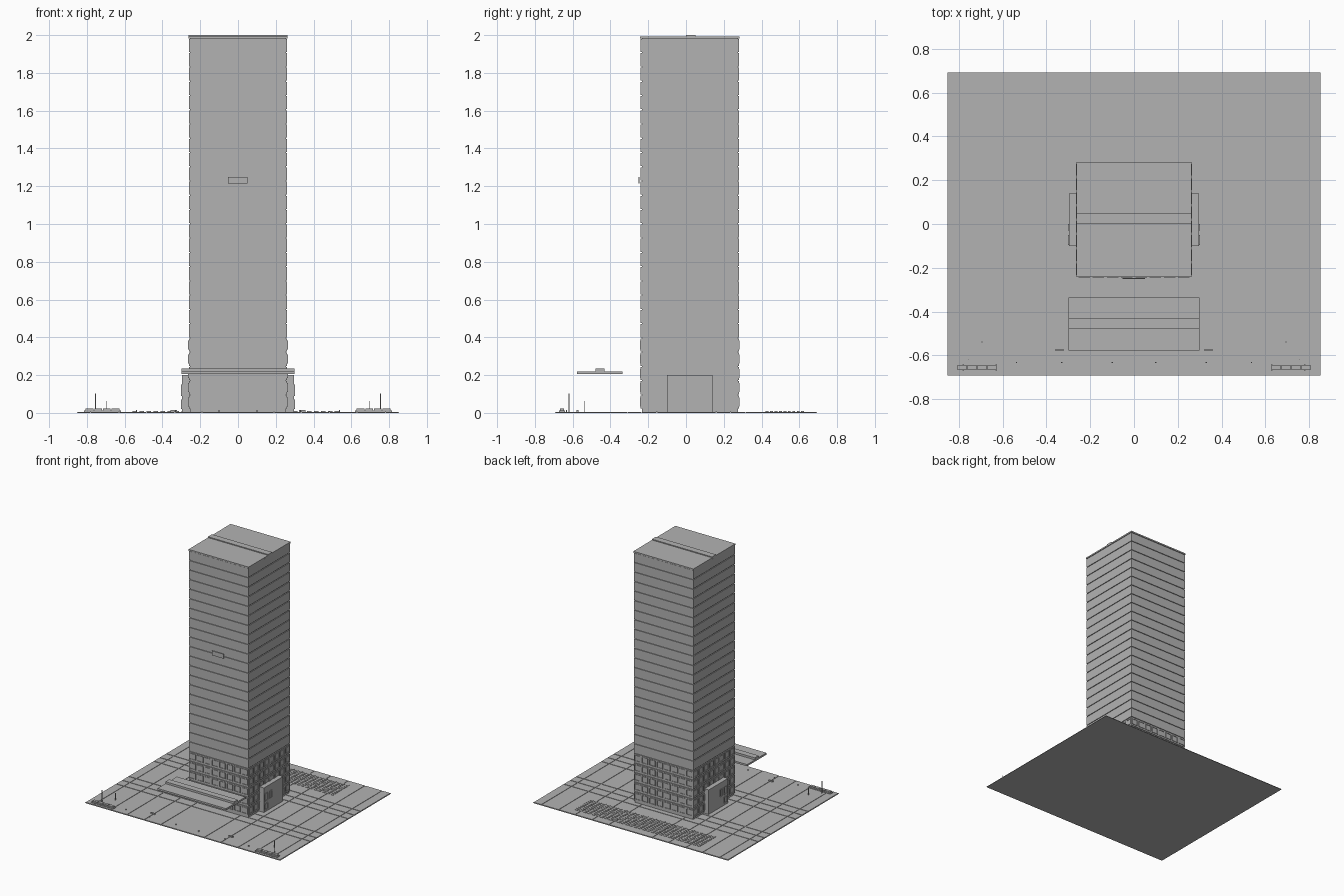
import bpy, bmesh
from mathutils import Matrix, Vector

cube = bpy.data.objects.get("Cube")
if cube:
    bpy.data.objects.remove(cube, do_unlink=True)

# One plain concrete grey
grey = bpy.data.materials.new("concrete_grey")
grey.use_nodes = True
colour = (0.45, 0.45, 0.45, 1)
grey.diffuse_color = colour
grey.node_tree.nodes["Principled BSDF"].inputs["Base Color"].default_value = colour


def box(x0, x1, y0, y1, z0, z1):
    return (x0, x1, y0, y1, z0, z1)


def mirrored(boxes):
    return boxes + [box(-b[1], -b[0], *b[2:]) for b in boxes]


def build(name, boxes):
    """Make one object out of axis-aligned boxes."""
    bm = bmesh.new()
    for x0, x1, y0, y1, z0, z1 in boxes:
        centre = Vector((x0 + x1, y0 + y1, z0 + z1)) / 2
        size = (x1 - x0, y1 - y0, z1 - z0)
        bmesh.ops.create_cube(bm, size=1, matrix=Matrix.Translation(centre) @ Matrix.Diagonal((*size, 1)))
    mesh = bpy.data.meshes.new(name)
    bm.to_mesh(mesh)
    bm.free()
    mesh.materials.append(grey)
    obj = bpy.data.objects.new(name, mesh)
    bpy.context.collection.objects.link(obj)
    return obj


def side_frame(side, y0, y1, z0, z1, face, bar=0.004, depth=0.004):
    """Rectangular window frame on a face across x; side is +1 or -1."""
    xs = sorted((side * face, side * (face + depth)))
    return [box(*xs, y0, y1, z0, z0 + bar), box(*xs, y0, y1, z1 - bar, z1),
            box(*xs, y0, y0 + bar, z0, z1), box(*xs, y1 - bar, y1, z0, z1)]


def turned(boxes):
    """Swap x and y, moving side frames onto the front and back."""
    return [box(b[2], b[3], b[0] + MID, b[1] + MID, b[4], b[5]) for b in boxes]


# Plaza base and paving slabs separated by narrow joints
PX, PY = 0.853, 0.693
build("plaza_base", [box(-PX, PX, -PY, PY, 0, 0.003)])
cuts_x = [-PX, -0.78, -0.63, -0.485, -0.335, -0.19, 0.19, 0.335, 0.485, 0.63, 0.78, PX]
cuts_y = [-PY, -0.31, -0.235, -0.155, 0.16, 0.235, 0.315, PY]
gap = 0.003
build("paving_slabs", [box(a + gap, b - gap, c + gap, d - gap, 0.003, 0.006)
                       for a, b in zip(cuts_x, cuts_x[1:])
                       for c, d in zip(cuts_y, cuts_y[1:])])

# Rear bays: long rows of small ground plates
pitch_x, pitch_y = 0.0369, 0.0235
build("rear_ground_plates", [box(-0.558 + i * pitch_x, -0.534 + i * pitch_x,
                                 0.422 + j * pitch_y, 0.437 + j * pitch_y, 0.006, 0.009)
                             for i in range(30) for j in range(9)])

# Tower: inner core wrapped by one slab per storey, with shadow gaps
HALF, MID = 0.26, 0.02
floor_h, start, storeys = 0.0755, 0.0225, 26
inner = HALF - 0.006
build("tower_core", [box(-inner, inner, MID - inner, MID + inner, 0.006, 1.99)])
build("storey_cladding", [box(-HALF, HALF, MID - HALF, MID + HALF,
                              start + i * floor_h, start + (i + 1) * floor_h - 0.006)
                          for i in range(storeys)])

# Roof deck with raised cross strip
edge = HALF + 0.003
build("roof_deck", [box(-edge, edge, MID - edge, MID + edge, 1.982, 1.993)])
build("roof_strip", [box(-edge, edge, 0, 0.05, 1.993, 2.0)])

# Podium windows on the lowest storeys, on all four sides
frames = []
bays = 8
bay = 2 * HALF / bays
for level in range(5):
    z = start + level * floor_h
    for i in range(bays):
        a = -HALF + i * bay
        for side in (-1, 1):
            f = side_frame(side, a + 0.006, a + bay - 0.006, z + 0.012, z + 0.06, HALF)
            frames += turned(f)
            frames += [box(b[0], b[1], b[2] + MID, b[3] + MID, b[4], b[5]) for b in f]
build("podium_window_frames", frames)

# Side entrance blocks with window frames
build("side_entrance_blocks", mirrored([box(HALF - 0.01, 0.297, -0.1, 0.14, 0.006, 0.2)]))
entrance = []
for y0, y1, z0, z1 in [(-0.095, -0.05, 0.02, 0.07), (-0.095, -0.05, 0.09, 0.15), (-0.03, 0.0, 0.09, 0.15)]:
    entrance += side_frame(1, y0, y1, z0, z1, 0.297)
build("side_entrance_frames", mirrored(entrance))

# Front canopy with raised middle strip
build("front_canopy", [box(-0.3, 0.3, -0.578, -0.335, 0.206, 0.22)])
build("canopy_strip", [box(-0.3, 0.3, -0.48, -0.432, 0.22, 0.236)])

# Blank plate high on the front
build("front_plate", [box(-0.052, 0.05, -0.252, -0.246, 1.215, 1.25)])

# Planters in the front corners
planters = []
for i in range(4):
    x = 0.628 + i * 0.046
    planters.append(box(x, x + 0.041, -0.668, -0.645, 0.006, 0.022))
build("planter_boxes", mirrored(planters))
build("planter_bases", mirrored([box(0.62, 0.815, -0.672, -0.641, 0.006, 0.012)]))

# Lamp posts, benches and bollards
build("tall_lamp_posts", mirrored([box(0.753, 0.757, -0.622, -0.618, 0.006, 0.102)]))
build("short_lamp_posts", mirrored([box(0.693, 0.697, -0.541, -0.537, 0.006, 0.062)]))
build("benches", mirrored([box(0.322, 0.358, -0.58, -0.57, 0.006, 0.015)]))
build("bollards", mirrored([box(x - 0.003, x + 0.003, -0.636, -0.63, 0.006, 0.014)
                            for x in (0.1, 0.33, 0.537)]))
